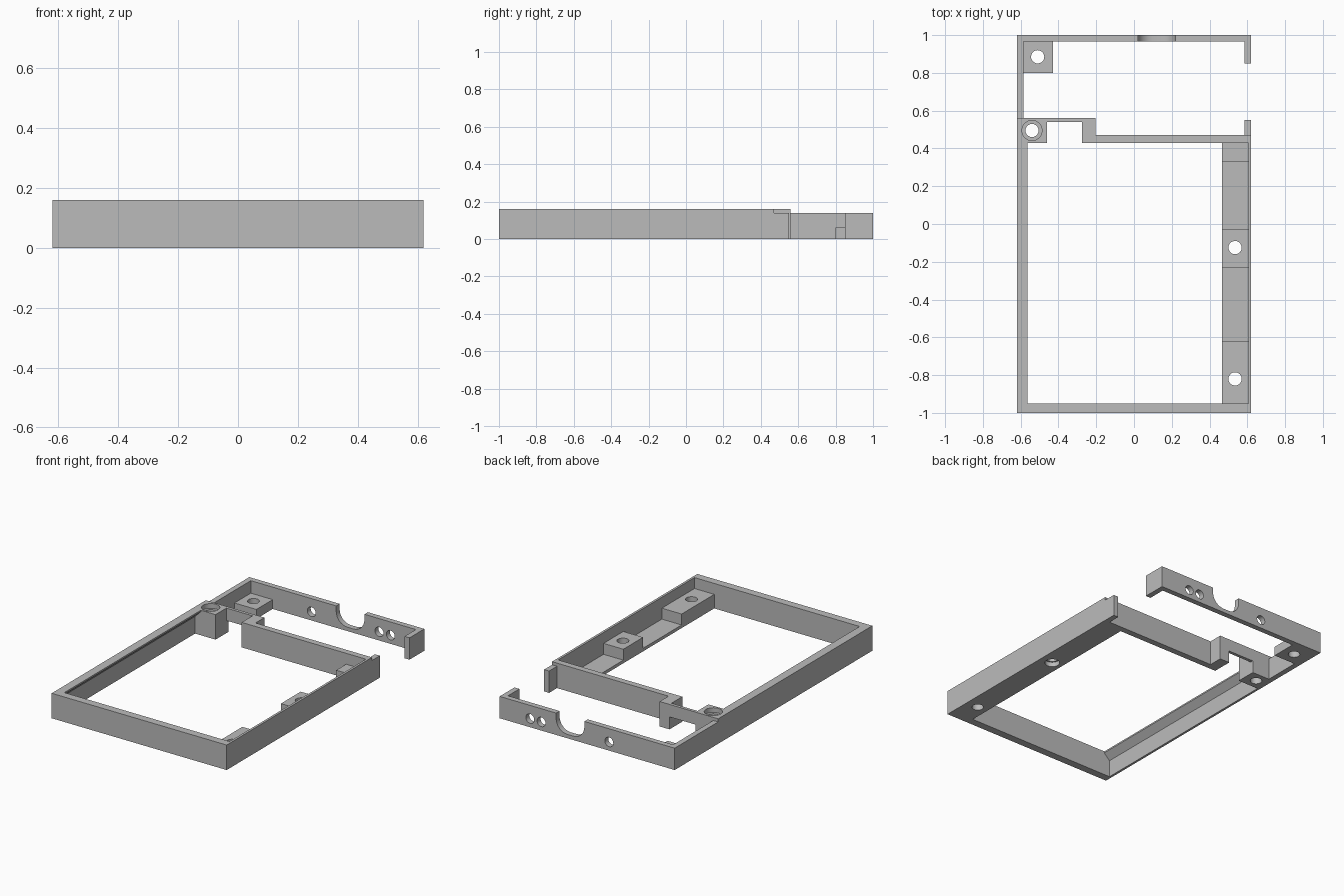
import bpy, bmesh, math
from mathutils import Vector, Matrix

cube = bpy.data.objects.get("Cube")
if cube:
    bpy.data.objects.remove(cube, do_unlink=True)

grey = bpy.data.materials.new("plain_grey")
grey.use_nodes = True
GREY = (0.5, 0.5, 0.5, 1)
grey.diffuse_color = GREY
grey.node_tree.nodes["Principled BSDF"].inputs["Base Color"].default_value = GREY

H, LOW = 0.16, 0.14      # main and rear wall heights


def prism(name, pts, lo, hi, axis="z"):
    """Extrude a 2D outline between lo and hi along an axis."""
    place = {"z": lambda a, b, c: (a, b, c), "y": lambda a, b, c: (a, c, b)}[axis]
    bm = bmesh.new()
    face = bm.faces.new([bm.verts.new(place(a, b, lo)) for a, b in pts])
    new = bmesh.ops.extrude_face_region(bm, geom=[face])["geom"]
    shift = Vector(place(0, 0, hi - lo))
    bmesh.ops.translate(bm, vec=shift, verts=[v for v in new if isinstance(v, bmesh.types.BMVert)])
    bmesh.ops.recalc_face_normals(bm, faces=bm.faces)
    mesh = bpy.data.meshes.new(name)
    bm.to_mesh(mesh)
    bm.free()
    mesh.materials.append(grey)
    obj = bpy.data.objects.new(name, mesh)
    bpy.context.collection.objects.link(obj)
    return obj


def box(name, x, y, z):
    return prism(name, [(x[0], y[0]), (x[1], y[0]), (x[1], y[1]), (x[0], y[1])], *z)


def circle(u, v, r, n=32):
    return [(u + r * math.cos(math.tau * i / n), v + r * math.sin(math.tau * i / n)) for i in range(n)]


def combine(target, others, operation):
    """Apply boolean operations and remove the used helpers."""
    bpy.context.view_layer.objects.active = target
    for other in others:
        other.hide_render = True
        mod = target.modifiers.new("combine", "BOOLEAN")
        mod.operation, mod.solver, mod.object = operation, "EXACT", other
        bpy.ops.object.modifier_apply(modifier=mod.name)
        bpy.data.objects.remove(other, do_unlink=True)


def hole(x, y, r=0.035, z=(-0.1, 0.3)):
    return prism("hole_cutter", circle(x, y, r), *z, axis="z")


# Left wall with an overhanging, chamfered top lip
left_profile = [(-0.62, 0), (-0.605, 0), (-0.605, 0.11), (-0.565, 0.15), (-0.565, H), (-0.62, H)]
frame = prism("main_frame", left_profile, -1, 0.5, axis="y")

# Front and right walls, and the stepped dividing wall
combine(frame, [
    box("front_wall", (-0.62, 0.62), (-1, -0.95), (0, H)),
    box("right_wall", (0.605, 0.62), (-1, 0.47), (0, H)),
    box("divider", (-0.275, 0.62), (0.43, 0.47), (0, H)),
    box("divider_step", (-0.275, -0.205), (0.43, 0.56), (0, H)),
    box("bridge", (-0.5, -0.24), (0.54, 0.56), (0.08, H)),
    box("corner_post", (-0.62, -0.46), (0.43, 0.56), (0, H)),
    box("right_stub", (0.585, 0.62), (0.45, 0.55), (0, LOW)),
    # Right-hand rail and its raised pads
    box("rail", (0.465, 0.61), (-0.96, 0.44), (0, 0.02)),
    box("front_pad", (0.465, 0.61), (-0.96, -0.62), (0, 0.09)),
    box("middle_pad", (0.465, 0.61), (-0.23, -0.03), (0, 0.09)),
    box("rear_pad", (0.465, 0.61), (0.33, 0.44), (0, 0.09)),
    # Lower rear bay
    box("rear_left_wall", (-0.62, -0.585), (0.5, 1), (0, LOW)),
    box("rear_wall", (-0.62, 0.62), (0.965, 1), (0, LOW)),
    box("rear_right_stub", (0.585, 0.62), (0.85, 1), (0, LOW)),
    box("rear_screw_pad", (-0.6, -0.43), (0.8, 0.97), (0, 0.06)),
], "UNION")

# Rounded cable notch in the rear wall
r = 0.08
notch = [(0.02, 0.3), (0.22, 0.3)]
for cx, start in ((0.22 - r, 0), (0.02 + r, -90)):
    for i in range(9):
        a = math.radians(start - i * 90 / 8)
        notch.append((cx + r * math.cos(a), 0.025 + r + r * math.sin(a)))

# Screw holes, counterbores and rear ports
cutters = [hole(-0.51, 0.885), hole(-0.54, 0.495), hole(0.535, -0.125), hole(0.535, -0.82),
           hole(-0.54, 0.495, 0.053, (0.13, 0.3)), hole(0.535, -0.125, 0.045, (-0.1, 0.03)),
           prism("notch_cutter", notch, 0.9, 1.1, axis="y")]
for x in (-0.155, 0.325, 0.405):
    cutters.append(prism("port_cutter", circle(x, 0.055, 0.03), 0.9, 1.1, axis="y"))
combine(frame, cutters, "DIFFERENCE")

# Merge coplanar faces and keep only real edges sharp
bm = bmesh.new()
bm.from_mesh(frame.data)
bmesh.ops.remove_doubles(bm, verts=bm.verts, dist=0.0001)
bmesh.ops.dissolve_limit(bm, angle_limit=0.01, verts=bm.verts, edges=bm.edges)
bm.to_mesh(frame.data)
bm.free()
bpy.ops.object.select_all(action="DESELECT")
frame.select_set(True)
bpy.context.view_layer.objects.active = frame
bpy.ops.object.shade_smooth_by_angle(angle=math.radians(30))
